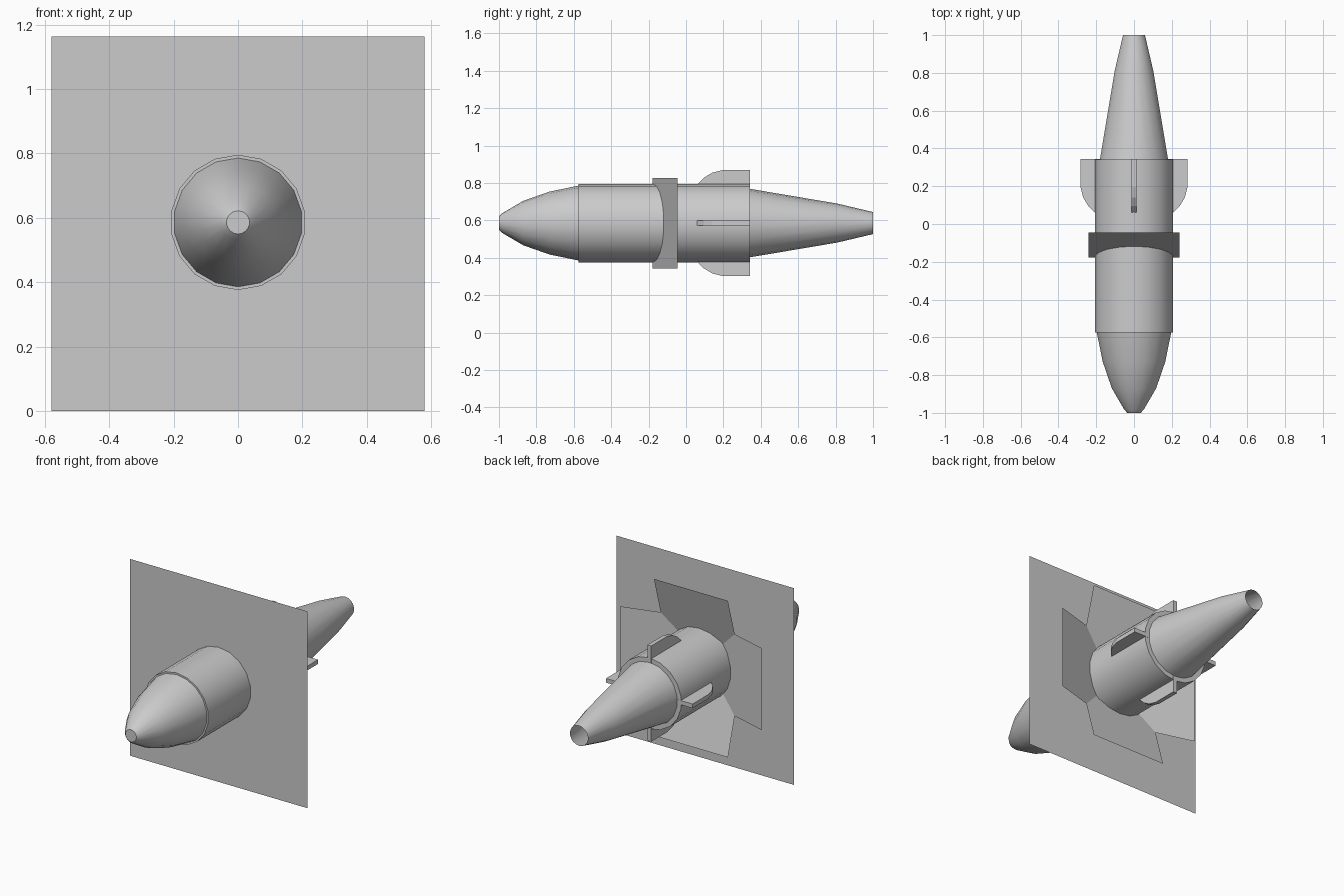
import bpy, bmesh, math
from mathutils import Matrix

if "Cube" in bpy.data.objects:
    bpy.data.objects.remove(bpy.data.objects["Cube"])

AXIS_Z = 0.586
SIDES = 18

grey = bpy.data.materials.new("light_grey")
grey.diffuse_color = (0.6, 0.6, 0.6, 1)
grey.use_nodes = True
grey.node_tree.nodes["Principled BSDF"].inputs["Base Color"].default_value = grey.diffuse_color


def make(name, bm, smooth=False):
    me = bpy.data.meshes.new(name)
    bm.to_mesh(me)
    bm.free()
    me.materials.append(grey)
    if smooth:
        me.shade_smooth()
        me.set_sharp_from_angle(angle=math.radians(35))
    ob = bpy.data.objects.new(name, me)
    bpy.context.collection.objects.link(ob)
    return ob


def lathe(name, profile):
    """Revolve (y, radius) points around the long axis."""
    bm = bmesh.new()
    rings = []
    for y, r in profile:
        ring = []
        for i in range(SIDES):
            a = math.pi / 2 + 2 * math.pi * i / SIDES
            ring.append(bm.verts.new((r * math.cos(a), y, AXIS_Z + r * math.sin(a))))
        rings.append(ring)
    for a, b in zip(rings, rings[1:]):
        for i in range(SIDES):
            j = (i + 1) % SIDES
            bm.faces.new((a[i], a[j], b[j], b[i]))
    return bm, rings


def around(bm, turn):
    """Turn a part built above the axis to its place around the body."""
    bm.transform(Matrix.Translation((0, 0, AXIS_Z)) @ Matrix.Rotation(turn, 4, 'Y'))


# Nose and main body, with a small step where they meet and a rear lip
bm, rings = lathe("body", [(-1, 0.036), (-0.982, 0.053), (-0.87, 0.119), (-0.73, 0.168),
                           (-0.575, 0.2), (-0.575, 0.21), (0.342, 0.21), (0.342, 0.183)])
bm.faces.new(rings[0])
bmesh.ops.recalc_face_normals(bm, faces=bm.faces)
make("nose_and_body", bm, True)

# Tapered tail, open at the end
bm, rings = lathe("tail", [(0.342, 0.183), (0.81, 0.104), (1, 0.059)])
bmesh.ops.recalc_face_normals(bm, faces=bm.faces)
make("tail_cone", bm, True)

# Four rounded fins
fin = [(0.06, 0.18), (0.06, 0.207), (0.095, 0.242), (0.14, 0.269),
       (0.195, 0.283), (0.343, 0.283), (0.343, 0.18)]
for k, side in enumerate(("top", "right", "bottom", "left")):
    bm = bmesh.new()
    face = bm.faces.new([bm.verts.new((-0.0125, y, r)) for y, r in fin])
    ext = bmesh.ops.extrude_face_region(bm, geom=[face])
    moved = [v for v in ext["geom"] if isinstance(v, bmesh.types.BMVert)]
    bmesh.ops.translate(bm, vec=(0.025, 0, 0), verts=moved)
    bmesh.ops.recalc_face_normals(bm, faces=bm.faces)
    around(bm, k * math.pi / 2)
    make("fin_" + side, bm)

    # Thin tilted blade behind the square plate
    bm = bmesh.new()
    w = 0.242
    bm.faces.new([bm.verts.new(p) for p in ((-w, -0.178, 0), (w, -0.178, 0),
                                            (w, -0.046, 0.463), (-w, -0.046, 0.463))])
    bmesh.ops.reverse_faces(bm, faces=bm.faces)
    around(bm, k * math.pi / 2)
    make("blade_" + side, bm)

# Large square plate across the body
bm = bmesh.new()
bm.faces.new([bm.verts.new(p) for p in ((-0.58, -0.18, 0), (0.58, -0.18, 0),
                                        (0.58, -0.18, 1.163), (-0.58, -0.18, 1.163))])
make("square_plate", bm)
